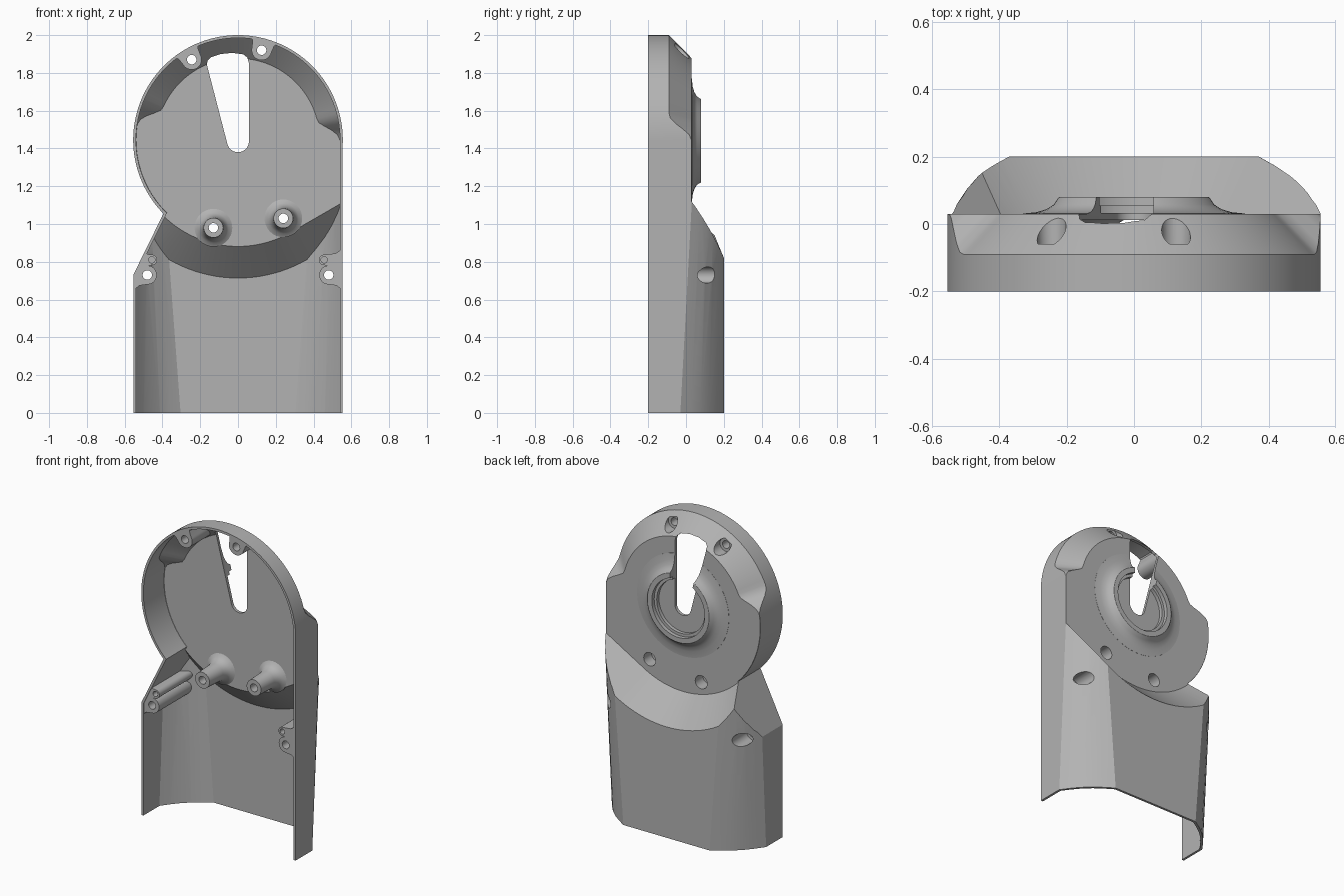
import bpy, bmesh
from math import sin, cos, pi, radians, atan2

cube = bpy.data.objects.get("Cube")
if cube:
    bpy.data.objects.remove(cube, do_unlink=True)

R, CZ, W, WALL = 0.555, 1.445, 0.5545, 0.015
FRONT, PLATE, BACK = -0.2, 0.03, 0.2

grey = bpy.data.materials.new("plain_grey")
grey.use_nodes = True
grey.diffuse_color = (0.45, 0.45, 0.45, 1)
grey.node_tree.nodes["Principled BSDF"].inputs["Base Color"].default_value = (0.45, 0.45, 0.45, 1)


def loft(name, rings):
    """Closed solid through rings of equal length."""
    bm = bmesh.new()
    loops = [[bm.verts.new(p) for p in ring] for ring in rings]
    n = len(loops[0])
    for a, b in zip(loops, loops[1:]):
        for i in range(n):
            j = (i + 1) % n
            bm.faces.new((a[i], a[j], b[j], b[i]))
    bm.faces.new(loops[0])
    bm.faces.new(loops[-1])
    bmesh.ops.recalc_face_normals(bm, faces=bm.faces)
    mesh = bpy.data.meshes.new(name)
    bm.to_mesh(mesh)
    bm.free()
    mesh.materials.append(grey)
    ob = bpy.data.objects.new(name, mesh)
    bpy.context.collection.objects.link(ob)
    return ob


def prism(name, outline, y0, y1):
    return loft(name, [[(x, y, z) for x, z in outline] for y in (y0, y1)])


def lathe(name, x, z, profile, n=32):
    """Solid turned about a y axis, profile of (radius, y)."""
    return loft(name, [[(x + r * cos(2 * pi * i / n), y, z + r * sin(2 * pi * i / n))
                        for i in range(n)] for r, y in profile])


def combine(a, b, op):
    mod = a.modifiers.new("join", 'BOOLEAN')
    mod.operation, mod.solver, mod.object = op, 'EXACT', b
    bpy.context.view_layer.update()
    old = a.data
    new = bpy.data.meshes.new_from_object(a.evaluated_get(bpy.context.evaluated_depsgraph_get()))
    a.modifiers.clear()
    a.data = new
    bpy.data.meshes.remove(old)
    bpy.data.objects.remove(b, do_unlink=True)


def disc(name, r, c, front, floor):
    """Round head; its bevel fades out at both sides."""
    rings = [[], [], []]
    n = 120
    for i in range(n):
        a = 360 * i / n
        s = max(0.01, min(1, a / 14, (171 - a) / 14))
        s = s * s * (3 - 2 * s) if s > 0.1 else s
        u, v = cos(radians(a)), sin(radians(a))
        for ring, rad, y in zip(rings, (r, r, r - c * s), (front, floor - c * s, floor)):
            ring.append((rad * u, y, CZ + rad * v))
    return loft(name, rings)


def section(z, o, front):
    """Cross-section of the lower body with softly bowed rear corners."""
    w, yb = W - o, BACK - o
    y1, xb = -0.03 + 0.0545 * z - 0.4 * o, 0.31 + 0.075 * z - 0.4 * o
    side = [(w, front, z)]
    for i in range(6):
        t = i / 5
        bow = 0.015 * sin(pi * t)
        side.append((w + (xb - w) * t + bow, y1 + (yb - y1) * t + bow, z))
    side = [(min(x, w), min(y, yb), z) for x, y, z in side]
    return side + [(-x, y, z) for x, y, z in reversed(side)]


def seat_outline(r):
    pts = [(r * cos(radians(a)), CZ + r * sin(radians(a))) for a in range(180, 301, 3)]
    x, z = pts[-1]
    return pts + [(x + cos(pi / 6), z + sin(pi / 6)), (1.5, 3), (-1.5, 3)]


def body(name, o, z0, front, floor, off):
    ob = loft(name, [section(z0, o, front), section(CZ, o, front)])
    k = o * 1.1
    outline = [(-W - 0.175 + k, -1), (1, -1), (1, 2), (0, 2), (0, CZ),
               (-0.38 + k, 1.085), (-W - 0.175 + k, 0.375)]
    combine(ob, prism("slant", outline, -1, 1), 'INTERSECT')
    # Conical seat sloping from the head down to the rear of the body
    rings = [[(x, y, z) for x, z in seat_outline(0.56 + 0.97 * (y - PLATE) + off)]
             for y in (floor, 0.3)]
    combine(ob, loft("seat", rings), 'DIFFERENCE')
    return ob


def tab(x, z, r, d, ang):
    """Screw boss with a flared foot reaching outward to the wall."""
    pts = [(r * cos(radians(a)), r * sin(radians(a))) for a in range(90, 271, 10)]
    pts += [(d * 0.55, -r - 0.006), (d, -r - 0.04), (d, r + 0.04), (d * 0.55, r + 0.006)]
    c, s = cos(ang), sin(ang)
    return prism("boss", [(x + u * c - v * s, z + u * s + v * c) for u, v in pts],
                 FRONT + 0.004, 0.24)


# Outer form and hollow interior
shell = body("cover_shell", 0, 0, FRONT, PLATE, 0)
combine(shell, disc("head", R, 0.12, FRONT, PLATE), 'UNION')
cavity = body("cavity", WALL, -0.1, -0.3, PLATE - 0.018, 0.021)
combine(cavity, disc("head_cavity", R - WALL, 0.108, -0.3, PLATE - 0.018), 'UNION')

# Bosses and posts left standing inside the hollow
rim_screws = [(-0.245, 1.87), (0.125, 1.92)]
posts = [(-0.13, 0.98), (0.24, 1.03)]
side_screws = [(-0.48, 0.73), (0.48, 0.73)]
for x, z in rim_screws:
    combine(cavity, tab(x, z, 0.053, 0.07, atan2(z - CZ, x)), 'DIFFERENCE')
for x, z in side_screws:
    out = 0 if x > 0 else pi
    combine(cavity, tab(x, z, 0.05, 0.08, out), 'DIFFERENCE')
    combine(cavity, tab(x * 0.95, 0.81, 0.028, 0.11, out), 'DIFFERENCE')
for x, z in posts:
    profile = [(0.052, -0.18), (0.057, -0.05), (0.066, -0.02), (0.08, 0), (0.1, 0.012), (0.1, 0.02)]
    combine(cavity, lathe("post", x, z, profile), 'DIFFERENCE')
combine(shell, cavity, 'DIFFERENCE')

# Raised bearing ring on the rear
ring = [(0.33, 0.022), (0.33, 0.031), (0.29, 0.035), (0.26, 0.044), (0.238, 0.058),
        (0.225, 0.078), (0.222, 0.08)]
combine(shell, lathe("ring", 0, CZ, ring, 64), 'UNION')
for r, y in ((0.19, 0.055), (0.172, 0.032)):
    combine(shell, lathe("ring_bore", 0, CZ, [(r, y), (r, 0.12)], 64), 'DIFFERENCE')

# Tapered slot through the plate
slot = [(0.058 * cos(radians(a)), 1.438 + 0.058 * sin(radians(a))) for a in range(194, 361, 8)]
slot += [(0.058, 1.85), (0.05, 1.88), (0.03, 1.898), (-0.03, 1.906), (-0.09, 1.9),
         (-0.145, 1.882), (-0.162, 1.865), (-0.164, 1.84)]
combine(shell, prism("slot", slot, -0.05, 0.12), 'DIFFERENCE')

# Screw holes, counterbored from the rear
for spots, depth in ((rim_screws, -0.06), (posts, -0.05), (side_screws, 0)):
    for x, z in spots:
        hole = [(0.025, -0.3), (0.025, depth), (0.043, depth + 0.001), (0.043, 0.3)]
        combine(shell, lathe("hole", x, z, hole, 28), 'DIFFERENCE')
for x, z in side_screws:
    combine(shell, lathe("pin_hole", x * 0.95, 0.81, [(0.017, -0.3), (0.017, -0.08)], 20), 'DIFFERENCE')

bpy.ops.object.select_all(action='DESELECT')
shell.select_set(True)
bpy.context.view_layer.objects.active = shell
bpy.ops.object.shade_smooth_by_angle(angle=radians(25))
